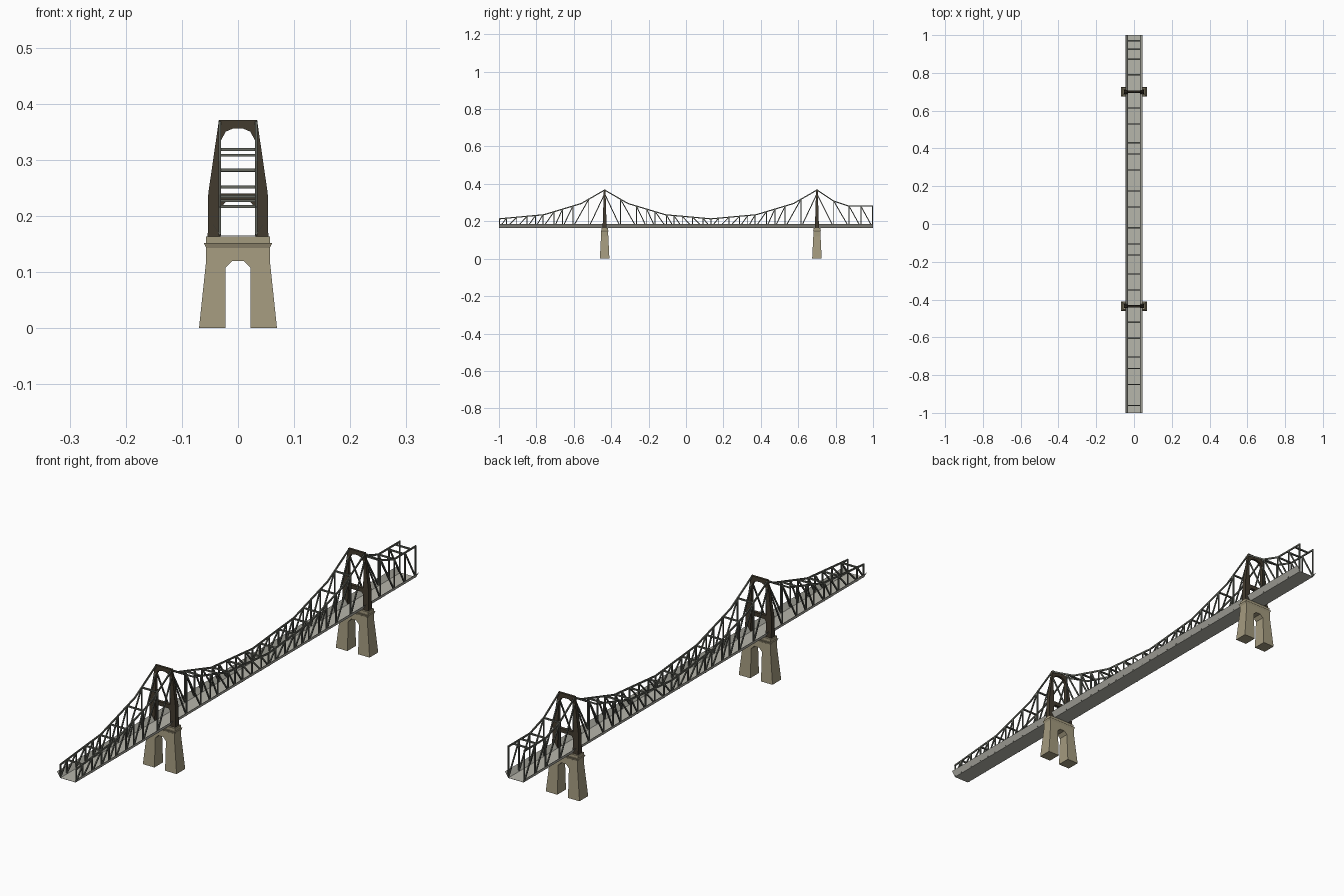
import bpy, bmesh
from mathutils import Vector

if "Cube" in bpy.data.objects:
    bpy.data.objects.remove(bpy.data.objects["Cube"])


def material(name, rgb):
    m = bpy.data.materials.new(name)
    m.diffuse_color = (*rgb, 1)
    m.use_nodes = True
    m.node_tree.nodes["Principled BSDF"].inputs["Base Color"].default_value = m.diffuse_color
    return m


STONE = material("tan stone", (0.37, 0.325, 0.212))
TOWER = material("dark brown steel", (0.053, 0.042, 0.027))
STEEL = material("grey green steel", (0.125, 0.132, 0.11))
ROAD = material("light grey road", (0.47, 0.465, 0.41))


def finish(bm, name, mat, mirror=False):
    bmesh.ops.recalc_face_normals(bm, faces=bm.faces)
    me = bpy.data.meshes.new(name)
    bm.to_mesh(me)
    bm.free()
    me.materials.append(mat)
    ob = bpy.data.objects.new(name, me)
    bpy.context.collection.objects.link(ob)
    if mirror:
        ob.modifiers.new("mirror", "MIRROR").use_mirror_merge = False
    return ob


def box(bm, x0, x1, y0, y1, z0, z1):
    r = bmesh.ops.create_cube(bm, size=1)
    for v in r["verts"]:
        v.co = ((x0 + x1) / 2 + v.co.x * (x1 - x0),
                (y0 + y1) / 2 + v.co.y * (y1 - y0),
                (z0 + z1) / 2 + v.co.z * (z1 - z0))


def prism(bm, half, y, depth):
    """Mirror a half outline (x, z), extrude it along y with depth(z)."""
    pts = half + [(-x, z) for x, z in reversed(half)]
    rows = [[bm.verts.new((x, y + s * depth(z), z)) for x, z in pts]
            for s in (-1, 1)]
    bm.faces.new(rows[0])
    bm.faces.new(rows[1][::-1])
    n = len(pts)
    for i in range(n):
        j = (i + 1) % n
        bm.faces.new((rows[0][i], rows[1][i], rows[1][j], rows[0][j]))


def bar(bm, a, b, x=0.0325, w=0.004, t=0.006):
    """Rectangular bar between two (y, z) points in a truss plane."""
    a, b = Vector((x, *a)), Vector((x, *b))
    d = (b - a).normalized()
    n = Vector((0, -d.z, d.y)) * t / 2
    e = Vector((w / 2, 0, 0))
    ends = [[bm.verts.new(p + s) for s in (n + e, n - e, -n - e, -n + e)]
            for p in (a, b)]
    bm.faces.new(ends[0])
    bm.faces.new(ends[1])
    for i in range(4):
        j = (i + 1) % 4
        bm.faces.new((ends[0][i], ends[0][j], ends[1][j], ends[1][i]))


def height(profile, d):
    for (d0, z0), (d1, z1) in zip(profile, profile[1:]):
        if d <= d1 + 1e-6:
            return z0 + (z1 - z0) * (d - d0) / (d1 - d0)
    return profile[-1][1]


TOWERS = {"south": -0.435, "north": 0.70}

for side, y in TOWERS.items():
    # stone pier with arched opening, flared ledge and cap
    bm = bmesh.new()
    prism(bm, [(0.010, 0.120), (0.022, 0.108), (0.022, 0),
               (0.0695, 0), (0.057, 0.118), (0.057, 0.143)],
          y, lambda z: 0.0255 - 0.05 * z)
    finish(bm, side + "_pier", STONE)
    bm = bmesh.new()
    prism(bm, [(0.057, 0.143), (0.061, 0.152)], y, lambda z: 0.018 + (z - 0.143) * 0.4)
    prism(bm, [(0.057, 0.152), (0.057, 0.163)], y, lambda z: 0.018)
    finish(bm, side + "_pier_cap", STONE)

    # steel portal tower
    bm = bmesh.new()
    prism(bm, [(0.008, 0.356), (0.022, 0.350), (0.031, 0.333), (0.031, 0.163),
               (0.054, 0.163), (0.053, 0.240), (0.034, 0.371)],
          y, lambda z: 0.011 - 0.032 * (z - 0.163))
    finish(bm, side + "_tower", TOWER)
    bm = bmesh.new()
    prism(bm, [(0.022, 0.225), (0.031, 0.214), (0.031, 0.240)], y, lambda z: 0.006)
    finish(bm, side + "_tower_strut", TOWER)

# trough deck: flat floor with thin sides leaning outward
bm = bmesh.new()
prism(bm, [(0.0315, 0.1645), (0.0450, 0.1850), (0.0447, 0.1855), (0.0310, 0.1653)],
      0, lambda z: 1)
finish(bm, "road_deck", ROAD)

# trusses: each arm runs outward from a tower (distance, chord height)
LONG = [(0, 0.367), (0.125, 0.295), (0.325, 0.235), (0.5675, 0.213)]
SHORT = [(0, 0.367), (0.09, 0.308), (0.172, 0.281), (0.30, 0.281)]
LONG_NODES = [0, 0.085, 0.17, 0.225, 0.27, 0.33, 0.37, 0.415, 0.47, 0.525, 0.5675]
SHORT_NODES = [0, 0.09, 0.172, 0.235, 0.298]
LONG_STRUTS = [0.085, 0.17, 0.27, 0.33, 0.415, 0.525]
SHORT_STRUTS = [0.09, 0.172, 0.225, 0.27]
ARMS = [(-0.435, -1, LONG, LONG_NODES, LONG_STRUTS),
        (-0.435, 1, LONG, LONG_NODES, LONG_STRUTS),
        (0.70, -1, LONG, LONG_NODES, LONG_STRUTS),
        (0.70, 1, SHORT, SHORT_NODES, SHORT_STRUTS)]
FOOT = 0.167

chord, web, struts = bmesh.new(), bmesh.new(), bmesh.new()
for y, s, profile, nodes, cross in ARMS:
    clip = lambda d: max(-1, min(1, y + s * d))
    for (d0, z0), (d1, z1) in zip(profile, profile[1:]):
        bar(chord, (clip(d0), z0), (clip(d1), z1))
    for a, b in zip(nodes, nodes[1:]):
        top = height(profile, b)
        yb = max(-0.9975, min(0.9975, y + s * b))
        bar(web, (yb, FOOT), (yb, top), t=0.005)
        # diagonal rises toward the tower
        bar(web, (yb, FOOT), (y + s * a, height(profile, a) - (0.02 if a == 0 else 0)),
            t=0.005)
    for d in cross:
        z = height(profile, d)
        box(struts, -0.031, 0.031, y + s * d - 0.003, y + s * d + 0.003,
            z - 0.0025, z + 0.0025)
finish(chord, "truss_chord", STEEL, True)
finish(web, "truss_web", STEEL, True)
finish(struts, "cross_struts", STEEL)
